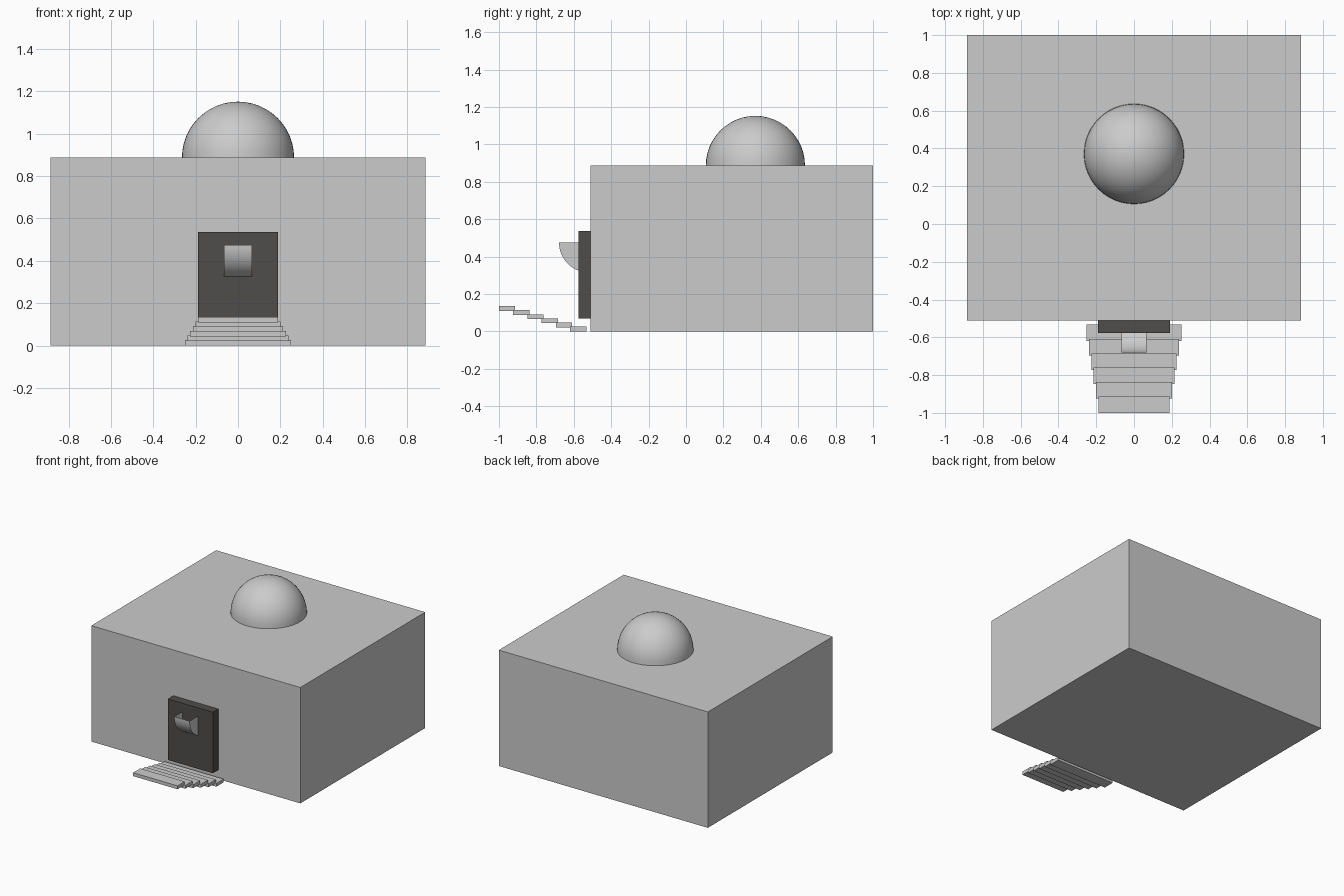
import bpy, bmesh, math

if "Cube" in bpy.data.objects:
    bpy.data.objects.remove(bpy.data.objects["Cube"])


def finish(name, bm, mat=None, smooth=False):
    mesh = bpy.data.meshes.new(name)
    bm.to_mesh(mesh)
    bm.free()
    obj = bpy.data.objects.new(name, mesh)
    bpy.context.collection.objects.link(obj)
    if mat:
        mesh.materials.append(mat)
    if smooth:
        bpy.ops.object.select_all(action='DESELECT')
        obj.select_set(True)
        bpy.context.view_layer.objects.active = obj
        bpy.ops.object.shade_smooth_by_angle(angle=math.radians(35))
    return obj


def box(name, x, y, z, mat=None):
    bm = bmesh.new()
    bmesh.ops.create_cube(bm, size=1)
    for v in bm.verts:
        for i, (lo, hi) in enumerate((x, y, z)):
            v.co[i] = lo if v.co[i] < 0 else hi
    return finish(name, bm, mat)


dark = bpy.data.materials.new("dark_door")
dark.diffuse_color = (0.08, 0.075, 0.07, 1)
dark.use_nodes = True
dark.node_tree.nodes["Principled BSDF"].inputs["Base Color"].default_value = dark.diffuse_color

# Main block and door slab
box("building", (-0.885, 0.885), (-0.51, 1.0), (0, 0.887))
box("door", (-0.19, 0.19), (-0.576, -0.51), (0.07, 0.537), dark)

# Roof dome: upper half of a sphere
bm = bmesh.new()
bmesh.ops.create_uvsphere(bm, u_segments=48, v_segments=24, radius=0.265)
bmesh.ops.bisect_plane(bm, geom=bm.verts[:] + bm.edges[:] + bm.faces[:],
                       plane_co=(0, 0, 0), plane_no=(0, 0, -1), clear_outer=True)
bmesh.ops.translate(bm, verts=bm.verts, vec=(0, 0.371, 0.887))
finish("dome", bm, smooth=True)

# Open-topped quarter-round trough on the door
bm = bmesh.new()
cy, cz, r, n = -0.519, 0.475, 0.16, 14
ends = []
for x in (-0.065, 0.065):
    arc = [bm.verts.new((x, cy - r * math.cos(a), cz - r * math.sin(a)))
           for a in (math.pi / 2 * i / n for i in range(n + 1))]
    bm.faces.new(arc + [bm.verts.new((x, cy, cz))])
    ends.append(arc)
for i in range(n):
    bm.faces.new((ends[0][i], ends[0][i + 1], ends[1][i + 1], ends[1][i]))
bmesh.ops.recalc_face_normals(bm, faces=bm.faces)
finish("trough", bm, smooth=True)

# Overlapping thin steps, narrowing and rising away from the wall
for i in range(6):
    half = 0.251 - 0.0126 * i
    y = -0.62 - 0.076 * i
    z = 0.0218 * i
    box(f"step_{i + 1}", (-half, half), (y, y + 0.087), (z, z + 0.026))
